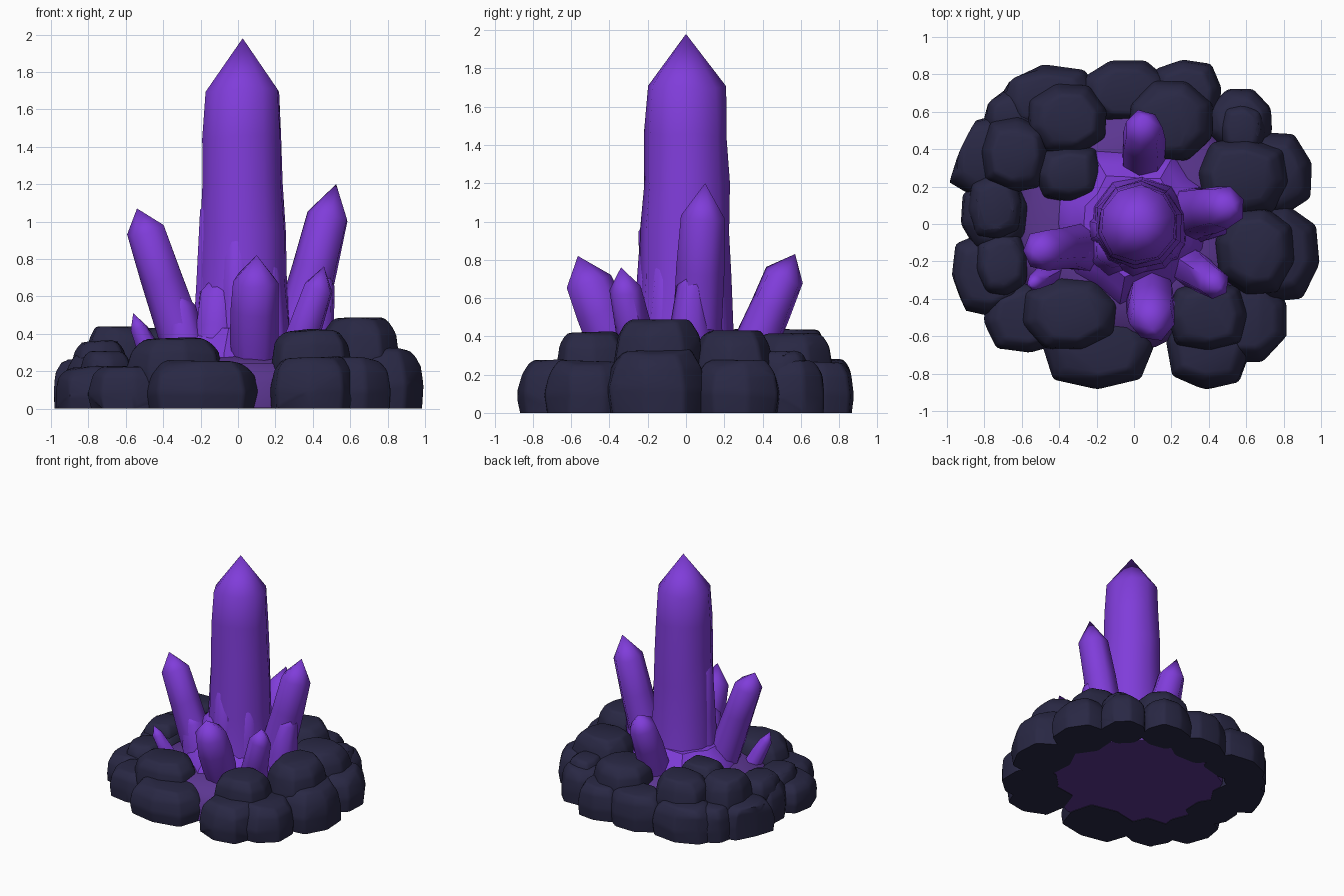
import bpy, bmesh, math, random
from mathutils import Vector

if "Cube" in bpy.data.objects:
    bpy.data.objects.remove(bpy.data.objects["Cube"])


def material(name, rgb):
    m = bpy.data.materials.new(name)
    m.diffuse_color = (*rgb, 1)
    m.use_nodes = True
    m.node_tree.nodes["Principled BSDF"].inputs["Base Color"].default_value = m.diffuse_color
    return m


PURPLE = material("crystal purple", (0.215, 0.046, 0.70))
DEEP = material("deep purple", (0.105, 0.037, 0.28))
STONE = material("dark stone", (0.022, 0.021, 0.058))


def finish(name, bm, mat, angle):
    bmesh.ops.recalc_face_normals(bm, faces=bm.faces)
    me = bpy.data.meshes.new(name)
    bm.to_mesh(me)
    bm.free()
    me.materials.append(mat)
    ob = bpy.data.objects.new(name, me)
    bpy.context.collection.objects.link(ob)
    bpy.ops.object.select_all(action='DESELECT')
    ob.select_set(True)
    bpy.context.view_layer.objects.active = ob
    bpy.ops.object.shade_smooth_by_angle(angle=math.radians(angle))
    return ob


def loft(bm, rings, tip=None):
    """Skin a stack of point rings, capped below and closed by a tip or cap."""
    vs = [[bm.verts.new(p) for p in r] for r in rings]
    n = len(vs[0])
    for a, b in zip(vs, vs[1:]):
        for i in range(n):
            j = (i + 1) % n
            bm.faces.new((a[i], a[j], b[j], b[i]))
    bm.faces.new(vs[0][::-1])
    if tip is None:
        bm.faces.new(vs[-1])
    else:
        t = bm.verts.new(tip)
        for i in range(n):
            bm.faces.new((vs[-1][i], vs[-1][(i + 1) % n], t))


def crystal(name, base, top, tip, radii, sides=7, seed=0, rough=0.05):
    """Pointed prism from base to shoulder centre (top), radii spread along it."""
    rng = random.Random(seed)
    base, top, tip = Vector(base), Vector(top), Vector(tip)
    rot = Vector((0, 0, 1)).rotation_difference(top - base)
    spin = rng.random()
    bm = bmesh.new()
    rings = []
    for k, r in enumerate(radii):
        c = base.lerp(top, k / (len(radii) - 1))
        ring = []
        for i in range(sides):
            a = math.tau * i / sides + spin
            q = r * (1 + rng.uniform(-rough, rough))
            ring.append(c + rot @ Vector((q * math.cos(a), q * math.sin(a), rng.uniform(-.3, .3) * rough)))
        rings.append(ring)
    loft(bm, rings, tip)
    return finish(name, bm, PURPLE, 62)


def rock(name, x0, x1, y0, y1, z0, z1, seed):
    """Rounded boulder filling a box: hull of jittered boxy rings, then bevelled."""
    rng = random.Random(seed)
    bm = bmesh.new()
    cx, cy, rx, ry = (x0 + x1) / 2, (y0 + y1) / 2, (x1 - x0) / 2, (y1 - y0) / 2
    n, spin = 8, rng.random() * 6
    for f, s in ((0, 1.0), (.4, 1.05), (.78, .95), (1, .72)):
        for i in range(n):
            a = math.tau * i / n + spin
            c, d = math.cos(a), math.sin(a)
            q = s * rng.uniform(.98, 1.04) / (abs(c) ** 3 + abs(d) ** 3) ** (1 / 3)
            z = z0 + f * (z1 - z0) - (rng.uniform(0, .1) * (z1 - z0) if f else 0)
            bm.verts.new((cx + rx * q * c, cy + ry * q * d, z))
    res = bmesh.ops.convex_hull(bm, input=bm.verts)
    junk = {g for g in res["geom_interior"] + res["geom_unused"] if isinstance(g, bmesh.types.BMVert)}
    bmesh.ops.delete(bm, geom=list(junk), context='VERTS')
    bmesh.ops.dissolve_limit(bm, angle_limit=math.radians(8), verts=bm.verts, edges=bm.edges)
    edges = [e for e in bm.edges if max(v.co.z for v in e.verts) > z0 + .01]
    bmesh.ops.bevel(bm, geom=edges, offset=.018, segments=2, profile=.5, affect='EDGES')
    for v in bm.verts:
        v.co.z = max(v.co.z, z0)
        r = math.hypot(v.co.x, v.co.y)           # keep the cluster outline round
        if r > 1.01:
            v.co.x, v.co.y = v.co.x * 1.01 / r, v.co.y * 1.01 / r
    return finish(name, bm, STONE, 50)


def mound(name, mat, profile, seed, wobble):
    """Irregular low mound from (radius, height) pairs."""
    rng = random.Random(seed)
    bm = bmesh.new()
    spokes = [(math.tau * i / 18, rng.uniform(1 - wobble, 1 + wobble)) for i in range(18)]
    loft(bm, [[(r * q * math.cos(a), r * q * math.sin(a), z) for a, q in spokes] for r, z in profile])
    return finish(name, bm, mat, 40)


# central spire with slim shards fused to its sides
crystal("main_crystal", (.025, -.005, .2), (.022, 0, 1.70), (.025, 0, 1.98),
        (.285, .26, .245, .235, .225, .22, .205), 10, 4, .035)
shards = [(-.125, -.03, 1.19, .10), (.0, -.16, 1.02, .10), (.14, -.09, .90, .11), (-.10, -.13, .76, .13)]
for i, (x, y, z, r) in enumerate(shards):
    crystal(f"side_shard_{i}", (x * 1.12, y * 1.12, .25), (x, y, z - .14), (x * .8, y * .8, z),
            (r * 1.15, r, r * .85), 7, i + 20)

# leaning crystals around the spire
leaning = [
    ("left_crystal", (-.24, -.11, .2), (-.49, -.14, .95), (-.54, -.15, 1.07), (.13, .125, .115, .108), 7),
    ("right_crystal", (.28, .05, .2), (.48, .09, 1.03), (.525, .10, 1.20), (.15, .135, .125, .115), 7),
    ("front_crystal", (.09, -.33, .2), (.095, -.51, .69), (.10, -.565, .82), (.11, .135, .135, .125), 7),
    ("back_crystal", (.05, .30, .2), (.05, .51, .71), (.05, .57, .83), (.125, .12, .115, .105), 7),
    ("front_right_crystal", (.28, -.22, .2), (.43, -.32, .65), (.46, -.34, .76), (.12, .10, .085), 6),
    ("small_left_crystal", (-.43, -.25, .2), (-.53, -.31, .43), (-.56, -.325, .51), (.07, .06, .045), 6),
    ("left_crystal_stub", (-.25, -.14, .2), (-.31, -.16, .55), (-.36, -.18, .68), (.13, .11, .08), 6),
    ("right_crystal_stub", (.36, .02, .2), (.44, .03, .66), (.48, .04, .78), (.13, .12, .08), 6),
]
for i, (name, b, t, p, radii, n) in enumerate(leaning):
    crystal(name, b, t, p, radii, n, i + 40)

# dark bed under everything, and the bright skirt the crystals grow from
mound("crystal_bed", DEEP, ((.66, .004), (.66, .14), (.58, .24), (.40, .28)), 3, .04)
mound("crystal_skirt", PURPLE, ((.43, .20), (.40, .30), (.34, .36), (.27, .43)), 8, .10)

# boulders: x0, x1, y0, y1, z0, z1
lower = [(-.71, -.20, .50, .84, 0, .29), (-.27, .18, .54, .87, 0, .29), (.10, .46, .54, .87, 0, .28),
         (.40, .73, .38, .72, 0, .28), (.54, .94, .05, .48, 0, .28), (.56, .98, -.40, .09, 0, .34),
         (.42, .81, -.73, -.28, 0, .28), (.18, .62, -.87, -.42, 0, .29), (-.48, .09, -.87, -.42, 0, .26),
         (-.79, -.36, -.68, -.32, 0, .24), (-.97, -.58, -.48, -.05, 0, .23), (-.92, -.56, -.14, .24, 0, .30),
         (-1.0, -.54, .14, .58, 0, .27), (-.80, -.48, .42, .72, 0, .27)]
upper = [(-.56, -.15, .38, .74, .15, .44), (-.02, .41, .34, .76, .15, .42), (.35, .81, .05, .45, .15, .44),
         (.45, .85, -.37, .08, .15, .49), (.19, .60, -.67, -.31, .15, .43), (-.58, -.10, -.67, -.29, .12, .385),
         (-.52, -.17, .12, .42, .15, .44), (-.81, -.46, .18, .56, .15, .45), (-.88, -.60, -.08, .26, .15, .37),
         (-.84, -.57, -.38, -.04, .12, .31), (.46, .70, .38, .64, .12, .33)]
for i, box in enumerate(lower):
    rock(f"outer_rock_{i}", *box, i + 100)
for i, box in enumerate(upper):
    rock(f"upper_rock_{i}", *box, i + 200)
